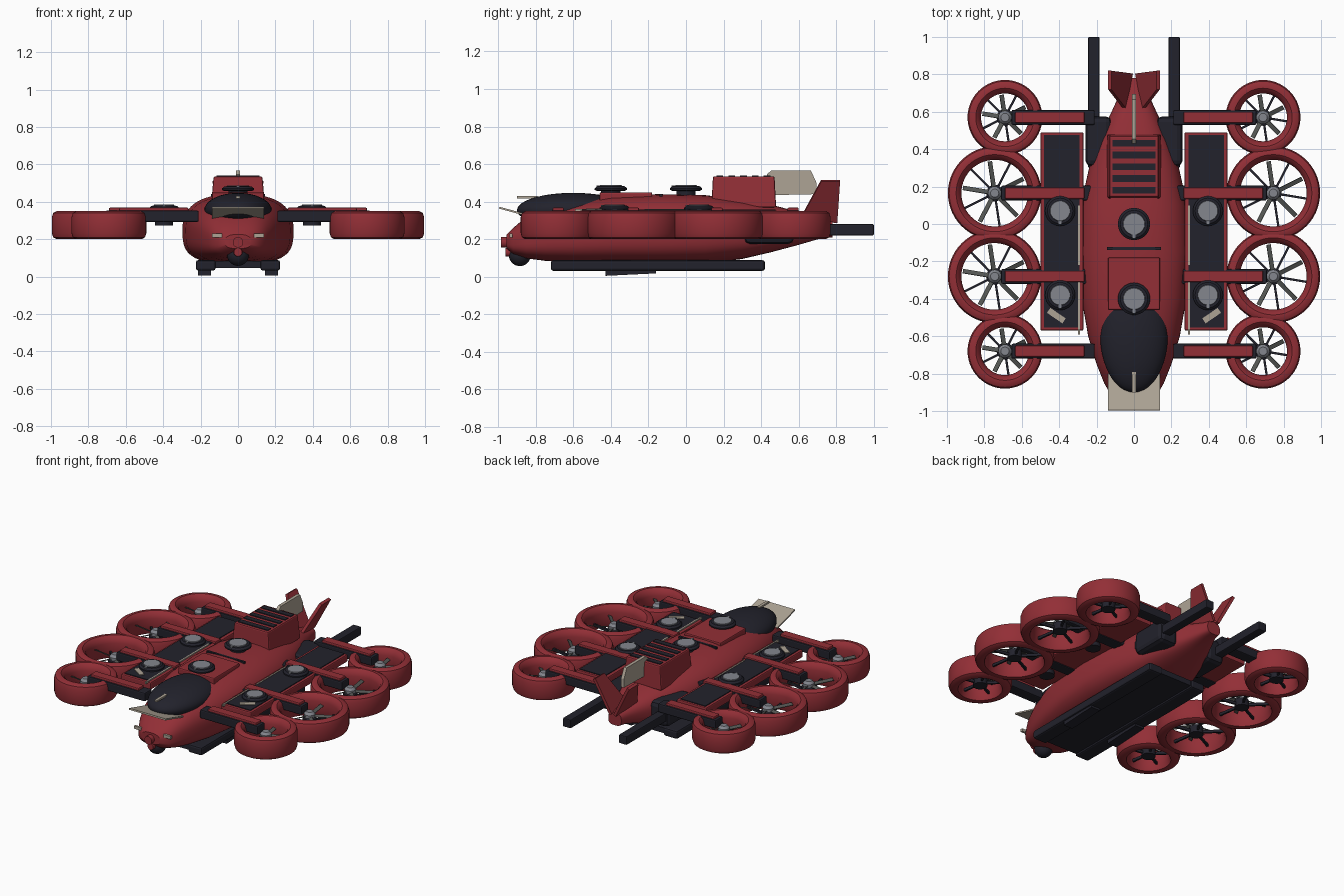
import bpy, bmesh, math
from math import cos, sin, pi
from mathutils import Matrix, Vector

if "Cube" in bpy.data.objects:
    bpy.data.objects.remove(bpy.data.objects["Cube"])


def material(name, rgb):
    m = bpy.data.materials.new(name)
    m.use_nodes = True
    m.diffuse_color = (*rgb, 1)
    m.node_tree.nodes["Principled BSDF"].inputs["Base Color"].default_value = (*rgb, 1)
    return m


RED = material("crimson paint", (0.29, 0.028, 0.037))
DARK = material("dark navy", (0.016, 0.016, 0.025))
BEIGE = material("pale beige", (0.42, 0.37, 0.30))
GREY = material("light steel", (0.23, 0.24, 0.27))
BLADE = material("blade grey", (0.09, 0.095, 0.088))


def finish(name, bm, mat, bevel=0, smooth=True):
    bmesh.ops.recalc_face_normals(bm, faces=bm.faces)
    me = bpy.data.meshes.new(name)
    bm.to_mesh(me)
    bm.free()
    me.materials.append(mat)
    ob = bpy.data.objects.new(name, me)
    bpy.context.collection.objects.link(ob)
    if bevel:
        mod = ob.modifiers.new("bevel", 'BEVEL')
        mod.width, mod.segments = bevel, 2
    if smooth:
        bpy.ops.object.select_all(action='DESELECT')
        ob.select_set(True)
        bpy.context.view_layer.objects.active = ob
        bpy.ops.object.shade_smooth_by_angle(angle=math.radians(35))
    return ob


def box(name, x, y, z, mat, bevel=0, taper=1, rot=None):
    """Box from (min, max) ranges; taper shrinks the top face."""
    bm = bmesh.new()
    bmesh.ops.create_cube(bm, size=1)
    for v in bm.verts:
        if v.co.z > 0:
            v.co.x *= taper
            v.co.y *= (1 + taper) / 2
    size = Matrix.Diagonal((x[1] - x[0], y[1] - y[0], z[1] - z[0], 1))
    mid = Matrix.Translation([sum(r) / 2 for r in (x, y, z)])
    bm.transform(mid @ (rot or Matrix()) @ size)
    return finish(name, bm, mat, bevel, False)


def lathe(name, profile, centre, mat, steps=48, closed=False, axis='Z'):
    """Spin (radius, height) points around an axis through centre."""
    bm = bmesh.new()
    rings = [[bm.verts.new((r * cos(2 * pi * i / steps), r * sin(2 * pi * i / steps), h))
              for i in range(steps)] for r, h in profile]
    pairs = list(zip(rings, rings[1:])) + ([(rings[-1], rings[0])] if closed else [])
    for a, b in pairs:
        for i in range(steps):
            j = (i + 1) % steps
            bm.faces.new((a[i], a[j], b[j], b[i]))
    if not closed:
        bm.faces.new(rings[0])
        bm.faces.new(rings[-1])
    if axis == 'Y':
        bm.transform(Matrix.Rotation(pi / 2, 4, 'X'))
    bm.transform(Matrix.Translation(centre))
    return finish(name, bm, mat)


def ball(name, centre, scale, mat):
    bm = bmesh.new()
    bmesh.ops.create_uvsphere(bm, u_segments=40, v_segments=24, radius=1)
    bm.transform(Matrix.Translation(centre) @ Matrix.Diagonal((*scale, 1)))
    return finish(name, bm, mat)


def plate(name, corners, thick, mat):
    """Flat polygon given thickness along its normal."""
    bm = bmesh.new()
    f = bm.faces.new([bm.verts.new(c) for c in corners])
    f.normal_update()
    n = f.normal * thick
    bmesh.ops.translate(bm, verts=f.verts, vec=-n / 2)
    ext = bmesh.ops.extrude_face_region(bm, geom=[f], use_keep_orig=True)["geom"]
    bmesh.ops.translate(bm, verts=[g for g in ext if isinstance(g, bmesh.types.BMVert)], vec=n)
    return finish(name, bm, mat, 0, False)


def span(s, a, b):
    return tuple(sorted((s * a, s * b)))


# Hull: lofted stations of (y, half width, bottom, top)
stations = [(-.955, .07, .15, .225), (-.92, .12, .12, .26), (-.85, .16, .098, .32),
            (-.75, .20, .085, .365), (-.6, .245, .075, .40), (-.4, .28, .07, .43),
            (-.15, .297, .066, .44), (.1, .285, .07, .435), (.3, .24, .095, .41),
            (.45, .19, .13, .385), (.6, .12, .17, .345), (.72, .065, .205, .31),
            (.78, .05, .21, .30)]
bm = bmesh.new()
N = 48
loops = []
for y, w, lo, hi in stations:
    ring = []
    for i in range(N):
        c, s = cos(2 * pi * i / N), sin(2 * pi * i / N)
        e = 2 / 2.3 if s > 0 else 2 / 3.4
        mid = lo + (hi - lo) * .5
        ring.append(bm.verts.new((math.copysign(w * abs(c) ** (2 / 2.8), c), y,
                                  mid + math.copysign((hi - lo) / 2 * abs(s) ** e, s))))
    loops.append(ring)
for a, b in zip(loops, loops[1:]):
    for i in range(N):
        bm.faces.new((a[i], a[(i + 1) % N], b[(i + 1) % N], b[i]))
bm.faces.new(loops[0])
bm.faces.new(loops[-1])
finish("hull", bm, RED)

# Nose and cockpit
lathe("nose_tube", [(.028, 0), (.028, .1)], (0, -.885, .183), RED, 24, axis='Y')
ball("nose_turret", (0, -.885, .115), (.058, .058, .058), DARK)
lathe("turret_barrel", [(.028, 0), (.022, .07)], (0, -.89, .13), RED, 20, axis='Y')
ball("canopy", (0, -.6, .355), (.18, .3, .092), DARK)
plate("visor", [(-.14, -.995, .368), (.14, -.995, .368), (.14, -.8, .315), (-.14, -.8, .315)], .01, BEIGE)
box("canopy_probe", (-.01, .01), (-.9, -.79), (.418, .43), BEIGE)

# Spine panels and vent box
box("spine_panel", (-.14, .14), (-.46, -.18), (.40, .45), RED, .008)
box("spine_groove", (-.145, .145), (-.14, -.124), (.42, .442), DARK)
box("vent_box", (-.145, .145), (.135, .48), (.37, .535), RED, .008, .9)
for i in range(5):
    y = .18 + i * .063
    box("vent_slot", (-.115, .115), (y - .018, y + .018), (.533, .54), DARK)


def lift_fan(x, y, z, r):
    lathe("fan_neck", [(r * .6, -.08), (r * .6, .005)], (x, y, z), DARK, 24)
    lathe("fan_rim", [(r * .85, 0), (r, .006), (r, .014), (r * .85, .025), (r * .7, .026)], (x, y, z), DARK, 40)
    lathe("fan_disc", [(r * .7, .022), (r * .66, .031)], (x, y, z), GREY, 24)
    box("fan_notch", (x - .008, x + .008), (y - r * .9, y - r * .5), (z + .022, z + .03), GREY)


for y in (0, -.4):
    lift_fan(0, y, .457, .086)

# Tail: central fin and V pair
plate("centre_fin", [(0, .43, .545), (0, .455, .566), (0, .665, .566), (0, .695, .5), (0, .695, .44), (0, .47, .435)],
      .022, BEIGE)
for s in (1, -1):
    plate("tail_fin", [(s * .045, .61, .31), (s * .13, .72, .512), (s * .13, .82, .512), (s * .015, .805, .29)],
          .02, RED)


def rotor(s, x, y, r):
    """Ducted rotor with its arm; s is the side."""
    c = (s * x, y, .275)
    inner, k = r - .072, .075
    lathe("duct", [(inner + .012, -k), (inner + .002, -.045), (inner, .03), (inner + .01, .06), (inner + .028, k),
                   (r - .025, k), (r - .007, k - .01), (r, k - .032), (r, .032 - k), (r - .007, .01 - k),
                   (r - .025, -k)], c, RED, 56, True)
    lathe("hub", [(.045, -.05), (.045, 0), (.036, .005)], c, DARK, 20)
    lathe("hub_cap", [(.036, 0), (.036, .025), (.022, .042)], c, GREY, 20)
    for i in range(5):
        turn = Matrix.Translation(c) @ Matrix.Rotation(pi / 2 + .15 + i * 2 * pi / 5, 4, 'Z')
        strut = Matrix.Rotation(pi / 5, 4, 'Z')
        ob = box("blade", (.02, inner - .006), (-.012, .012), (.008, .013), BLADE,
                 rot=Matrix.Rotation(.4, 4, 'X'))
        ob.data.transform(turn)
        ob = box("strut", (.02, inner + .01), (-.006, .006), (-.04, -.022), DARK)
        ob.data.transform(turn @ strut)
    box("arm_core", span(s, .21, x - .035), (y - .04, y + .04), (.292, .352), DARK, .008)
    box("arm_cap", span(s, .265, x - .055), (y - .03, y + .03), (.34, .368), RED, .006)


for s in (1, -1):
    for x, y, r in ((.69, -.68, .2), (.745, -.28, .25), (.745, .165, .25), (.69, .57, .2)):
        rotor(s, x, y, r)

    # Side deck with inlay and lift fans
    box("side_deck", span(s, .27, .5), (-.57, .49), (.30, .352), RED, .008)
    box("deck_inlay", span(s, .292, .482), (-.553, .477), (.35, .357), DARK)
    for y in (.07, -.38):
        lift_fan(s * .395, y, .353, .08)
    mark = box("deck_mark", (-.05, .05), (-.016, .016), (-.003, .003), BEIGE)
    mark.data.transform(Matrix.Translation((s * .415, -.49, .36)) @ Matrix.Rotation(s * .6, 4, 'Z'))
    box("hull_strip", span(s, .29, .3), (-.59, -.3), (.345, .36), BEIGE)
    box("hull_strip_rear", span(s, .29, .3), (-.22, .1), (.345, .36), BEIGE)
    box("nose_light", span(s, .085, .14), (-.94, -.925), (.21, .23), BEIGE)

    # Rear booms and their housings
    box("boom", span(s, .185, .245), (.3, 1.0), (.22, .28), DARK, .006)
    box("boom_housing", span(s, .12, .26), (.31, .575), (.175, .335), DARK, .03)

    # Landing skids
    box("skid", span(s, .12, .225), (-.72, .42), (.032, .088), DARK, .012)
    plate("skid_shoe", [(s * .18, -.43, .005), (s * .18, -.16, .018), (s * .18, -.16, .04), (s * .18, -.43, .04)],
          .07, DARK)
box("belly_plate", (-.14, .14), (-.71, .41), (.045, .082), DARK)
